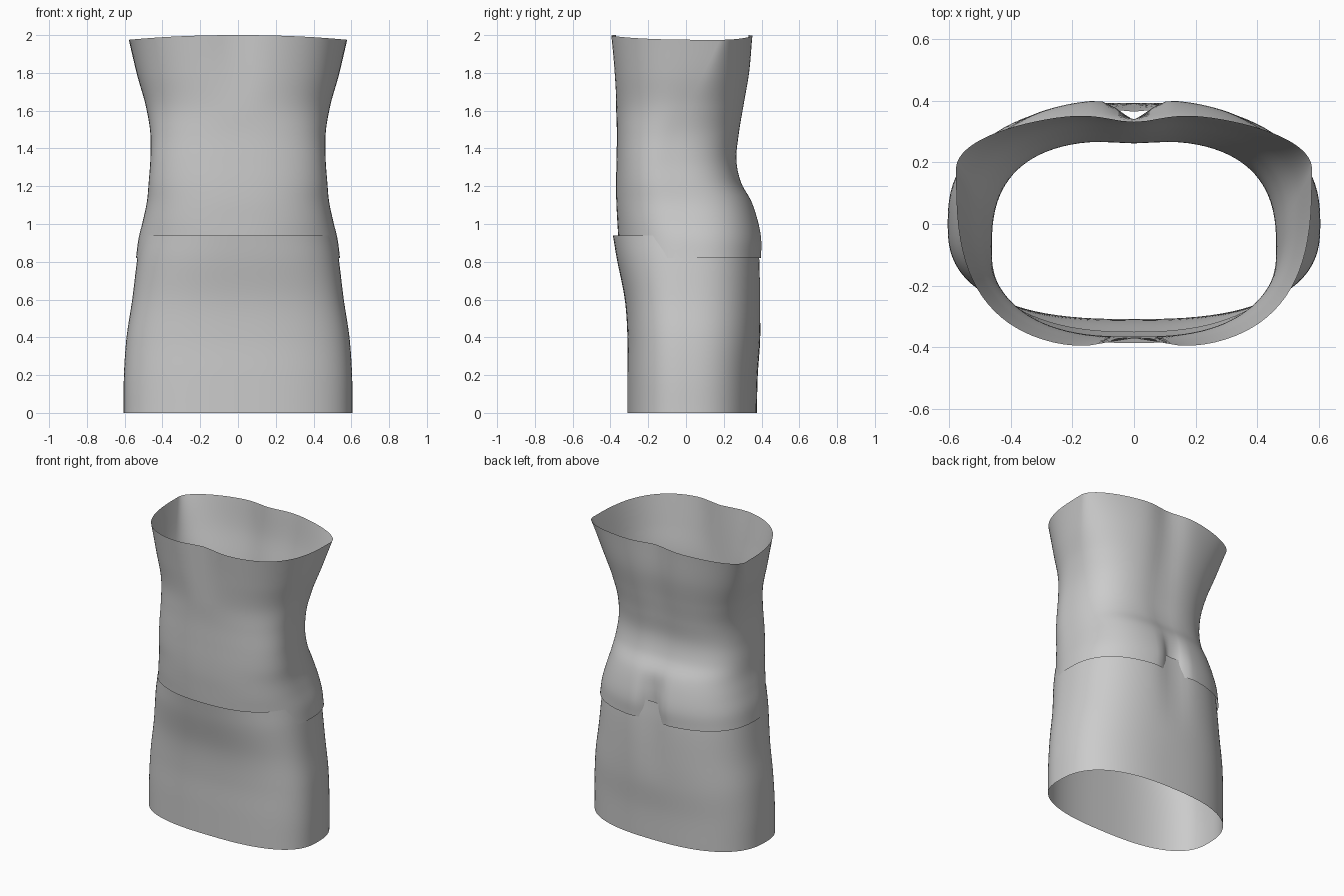
import bpy, math

if "Cube" in bpy.data.objects:
    bpy.data.objects.remove(bpy.data.objects["Cube"])

SEG = 96
grey = bpy.data.materials.new("plain grey")
grey.diffuse_color = (0.6, 0.6, 0.6, 1)
grey.use_nodes = True
grey.node_tree.nodes["Principled BSDF"].inputs["Base Color"].default_value = grey.diffuse_color


def interp(rows, z):
    """Smooth (Catmull-Rom style) interpolation of a section table in z."""
    for i in range(len(rows) - 1):
        a, b = rows[i], rows[i + 1]
        if z <= b[0] + 1e-6:
            p, q = rows[max(i - 1, 0)], rows[min(i + 2, len(rows) - 1)]
            h = b[0] - a[0]
            t = (z - a[0]) / h
            out = []
            for k in range(1, len(a)):
                ma = (b[k] - p[k]) / (b[0] - p[0]) * h
                mb = (q[k] - a[k]) / (q[0] - a[0]) * h
                out.append((2*t**3 - 3*t*t + 1)*a[k] + (t**3 - 2*t*t + t)*ma
                           + (3*t*t - 2*t**3)*b[k] + (t**3 - t*t)*mb)
            return out
    return rows[-1][1:]


def shell(name, rows, rings, rim_dip=0.0):
    """Open tube lofted through sections with separate front and back curves."""
    z0, z1 = rows[0][0], rows[-1][0]
    verts, faces = [], []
    for r in range(rings + 1):
        z = z0 + (z1 - z0) * r / rings
        w, front, back, yc, nf, nb, df, db, dw = interp(rows, z)
        for s in range(SEG):
            a = 2 * math.pi * s / SEG
            c, sn = math.cos(a), math.sin(a)
            n, reach = (nb, back - yc) if sn >= 0 else (nf, front - yc)
            x = w * math.copysign(abs(c) ** (2 / n), c)
            y = yc + reach * abs(sn) ** (2 / n)
            # centre groove down the front and the back
            groove = math.exp(-(x / dw) ** 2) * abs(sn)
            y += -db * groove if sn > 0 else df * groove
            drop = rim_dip * abs(c) ** 1.5 * max(0, (r / rings - 0.7) / 0.3)
            verts.append((x, y, z - drop))
    for r in range(rings):
        for s in range(SEG):
            t = (s + 1) % SEG
            faces.append((r*SEG + s, r*SEG + t, (r+1)*SEG + t, (r+1)*SEG + s))
    mesh = bpy.data.meshes.new(name)
    mesh.from_pydata(verts, [], faces)
    mesh.materials.append(grey)
    mesh.shade_smooth()
    ob = bpy.data.objects.new(name, mesh)
    bpy.context.collection.objects.link(ob)
    return ob


# columns: z, half width, front y, back y, widest y, front power, back power,
#          front groove, back groove, groove width
# Skirt
shell("skirt", [
    (0.00, .605, -.310, .375, 0.00, 2.6, 2.5, 0, .00, .10),
    (0.20, .604, -.310, .380, 0.00, 2.6, 2.5, 0, .00, .10),
    (0.40, .590, -.310, .393, 0.00, 2.6, 2.5, 0, .00, .10),
    (0.60, .560, -.324, .398, 0.00, 2.6, 2.5, 0, .01, .10),
    (0.82, .533, -.367, .396, 0.00, 2.5, 2.5, 0, .02, .10),
    (0.94, .514, -.387, .385, 0.00, 2.4, 2.5, 0, .02, .10),
], 32)

# Torso
shell("torso", [
    (0.82, .540, -.350, .404, 0.02, 2.4, 2.5, 0, .070, .07),
    (0.92, .527, -.358, .404, 0.01, 2.4, 2.5, 0, .070, .06),
    (1.02, .503, -.364, .384, -.02, 2.5, 2.6, 0, .045, .06),
    (1.12, .482, -.369, .350, -.06, 2.5, 2.7, 0, .015, .07),
    (1.22, .473, -.370, .295, -.09, 2.5, 2.8, 0, .010, .08),
    (1.34, .464, -.368, .272, -.10, 2.5, 2.8, 0, .010, .10),
    (1.48, .464, -.366, .287, -.07, 2.5, 2.7, 0, .012, .11),
    (1.62, .487, -.370, .312, 0.00, 2.5, 2.5, 0, .018, .11),
    (1.80, .534, -.386, .346, 0.09, 2.7, 2.2, .015, .025, .12),
    (2.00, .578, -.406, .364, 0.18, 2.9, 2.0, .035, .032, .12),
], 56, rim_dip=.025)
